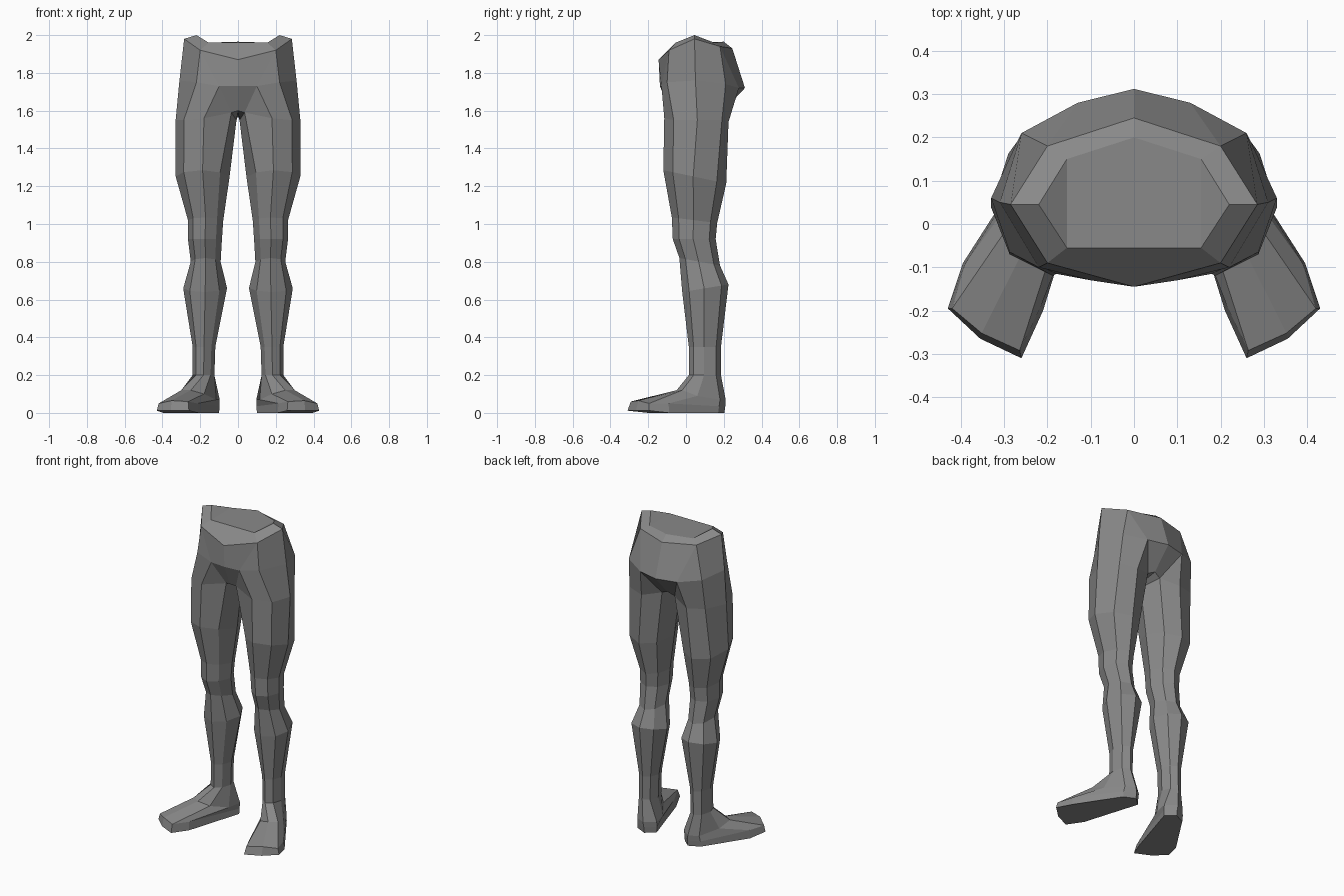
import bpy, bmesh

if "Cube" in bpy.data.objects:
    bpy.data.objects.remove(bpy.data.objects["Cube"])

grey = bpy.data.materials.new("mid_grey")
grey.diffuse_color = (0.25, 0.25, 0.25, 1)
grey.use_nodes = True
grey.node_tree.nodes["Principled BSDF"].inputs["Base Color"].default_value = grey.diffuse_color

# Column order of every leg ring: outer, front outer, front, front inner, inner, ...
COLS = ["O", "FO", "F", "FI", "I", "BI", "B", "BO"]
SHAPE = [(1, -.05), (.7, -.7), (0, -1), (-.65, -.65), (-1, .05), (-.65, .7), (0, 1), (.72, .7)]


def oval_ring(x0, x1, y0, y1, z, tilt):
    """Eight-sided leg section filling the given extents."""
    return [((x0 + x1) / 2 + u * (x1 - x0) / 2,
             (y0 + y1) / 2 + v * (y1 - y0) / 2, z + tilt * v) for u, v in SHAPE]


# Pelvis points of one half; names starting with C lie on the middle line
pelvis = {
    # waist cap
    "C_cap_f": (0, -.055, 1.96), "cap_f": (.155, -.055, 1.96), "cap_o": (.22, .045, 2.0),
    "cap_b": (.155, .15, 1.96), "C_cap_b": (0, .2, 1.965),
    # waist rim
    "C_rim_f": (0, -.145, 1.87), "rim_f": (.2, -.09, 1.92), "rim_o": (.285, .045, 1.98),
    "rim_b": (.2, .18, 1.94), "C_rim_b": (0, .245, 1.93),
    # hip line
    "C_mid_f": (0, -.138, 1.73), "mid_f": (.1, -.13, 1.73), "mid_fo": (.22, -.1, 1.75),
    "mid_o": (.31, .05, 1.76), "mid_bo": (.26, .21, 1.74), "mid_b": (.13, .28, 1.72),
    "C_mid_b": (0, .312, 1.72),
    # crotch
    "C_cr_f": (0, -.085, 1.6), "C_cr_m": (0, .05, 1.57), "C_cr_b": (0, .19, 1.59),
    # top of thigh
    "O": (.33, .06, 1.55), "FO": (.287, -.065, 1.55), "F": (.18, -.115, 1.56),
    "FI": (.035, -.07, 1.59), "I": (.008, .05, 1.55), "BI": (.045, .18, 1.57),
    "B": (.16, .225, 1.54), "BO": (.27, .19, 1.55),
}
pelvis_faces = [
    "C_cap_f cap_f cap_b C_cap_b", "cap_f cap_o cap_b",
    "C_cap_f C_rim_f rim_f cap_f", "cap_f rim_f rim_o cap_o",
    "cap_o rim_o rim_b cap_b", "cap_b rim_b C_rim_b C_cap_b",
    "C_rim_f C_mid_f mid_f rim_f", "rim_f mid_f mid_fo", "rim_f mid_fo mid_o rim_o",
    "rim_o mid_o mid_bo rim_b", "rim_b mid_bo mid_b", "rim_b mid_b C_mid_b C_rim_b",
    "C_mid_f C_cr_f FI mid_f", "mid_f FI F", "mid_f F FO mid_fo", "mid_fo FO O mid_o",
    "mid_o O BO mid_bo", "mid_bo BO B mid_b", "mid_b B BI", "mid_b BI C_cr_b C_mid_b",
    "C_cr_f C_cr_m I FI", "C_cr_m C_cr_b BI I",
]

# Thigh, knee, calf and ankle sections: x range, y range, height, tilt
leg_rings = [oval_ring(*r) for r in [
    (.045, .33, -.12, .213, 1.25, -.035),
    (.078, .265, -.075, .165, 1.02, -.015),
    (.085, .265, -.07, .157, .92, 0),
    (.092, .25, -.035, .18, .80, -.02),
    (.058, .29, -.02, .225, .66, .02),
    (.12, .24, .015, .185, .35, 0),
    (.125, .24, .015, .185, .20, 0),
]]

# Foot sections: instep, top edge of the toes, sole
foot_rings = [
    [(.28, .06, .09), (.30, -.02, .12), (.25, -.05, .12), (.18, -.03, .10),
     (.115, .07, .07), (.097, .16, .07), (.16, .21, .07), (.22, .18, .07)],
    [(.39, -.092, .05), (.42, -.195, .05), (.352, -.252, .065), (.264, -.292, .06),
     (.215, -.19, .05), (.098, .155, .035), (.155, .208, .035), (.225, .175, .035)],
    [(.395, -.09, 0), (.43, -.195, .012), (.355, -.265, .012), (.26, -.31, .012),
     (.21, -.2, 0), (.1, .155, 0), (.155, .203, 0), (.225, .17, 0)],
]

bm = bmesh.new()
v = {name: bm.verts.new(co) for name, co in pelvis.items()}
for f in pelvis_faces:
    bm.faces.new([v[n] for n in f.split()])

# Leg and foot continue downward from the thigh ring
upper = [v[c] for c in COLS]
for ring in leg_rings + foot_rings:
    lower = [bm.verts.new(co) for co in ring]
    for i in range(8):
        j = (i + 1) % 8
        bm.faces.new((upper[i], lower[i], lower[j], upper[j]))
    upper = lower
bm.faces.new(upper)

# Mirror the other half and weld along the middle line
half = bm.verts[:] + bm.edges[:] + bm.faces[:]
copy = bmesh.ops.duplicate(bm, geom=half)["geom"]
for e in copy:
    if isinstance(e, bmesh.types.BMVert):
        e.co.x = -e.co.x
middle = [p for p in bm.verts if abs(p.co.x) < 1e-5]
bmesh.ops.remove_doubles(bm, verts=middle, dist=1e-4)
bmesh.ops.recalc_face_normals(bm, faces=bm.faces[:])

mesh = bpy.data.meshes.new("pelvis_and_legs")
bm.to_mesh(mesh)
bm.free()
mesh.materials.append(grey)
body = bpy.data.objects.new("pelvis_and_legs", mesh)
bpy.context.collection.objects.link(body)
